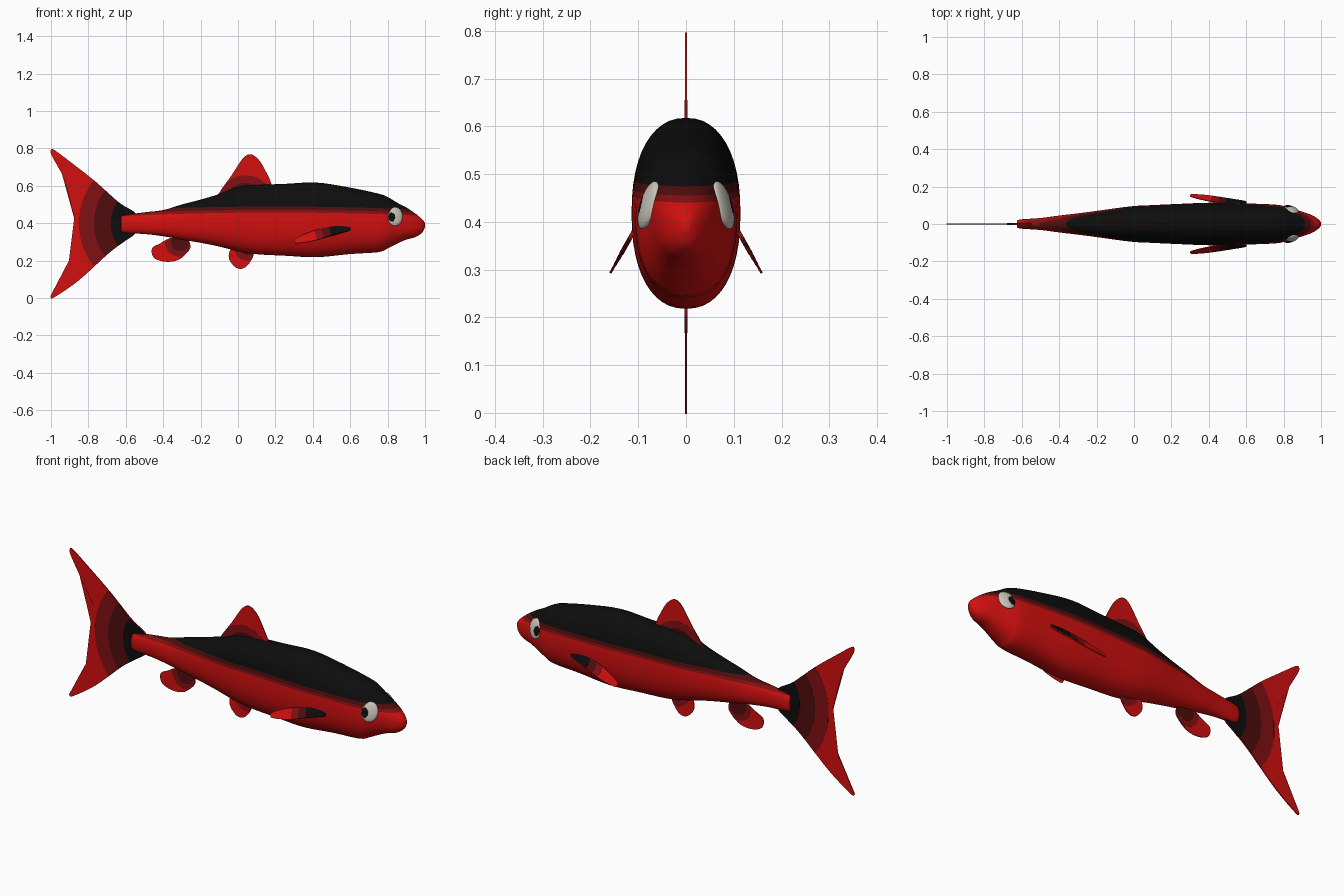
import bpy, bmesh, math
from mathutils import Vector

cube = bpy.data.objects.get("Cube")
if cube:
    bpy.data.objects.remove(cube)


def make_material(name, color):
    mat = bpy.data.materials.new(name)
    mat.use_nodes = True
    mat.diffuse_color = (*color, 1)
    for node in mat.node_tree.nodes:
        if node.type == 'BSDF_PRINCIPLED':
            node.inputs["Base Color"].default_value = (*color, 1)
            node.inputs["Roughness"].default_value = 0.6
    return mat


red = make_material("bright_red", (0.65, 0.005, 0.005))
mid = make_material("mid_red", (0.22, 0.005, 0.006))
dark = make_material("dark_red", (0.08, 0.004, 0.004))
black = make_material("black", (0.004, 0.004, 0.004))
white = make_material("eye_white", (0.58, 0.55, 0.49))


def finish(name, bm, mats, smooth=False):
    bmesh.ops.recalc_face_normals(bm, faces=bm.faces)
    for face in bm.faces:
        face.smooth = smooth
    mesh = bpy.data.meshes.new(name)
    bm.to_mesh(mesh)
    bm.free()
    for mat in mats:
        mesh.materials.append(mat)
    obj = bpy.data.objects.new(name, mesh)
    bpy.context.scene.collection.objects.link(obj)
    return obj


def spline(points, steps, closed):
    """Smooth curve through the points (Catmull-Rom, any dimension)."""
    n = len(points)
    pick = (lambda i: points[i % n]) if closed else (lambda i: points[min(max(i, 0), n - 1)])
    out = []
    for i in range(n if closed else n - 1):
        for s in range(steps):
            t = s / steps
            out.append(tuple(
                b + t / 2 * (c - a + t * (2 * a - 5 * b + 4 * c - d + t * (3 * (b - c) + d - a)))
                for a, b, c, d in zip(pick(i - 1), pick(i), pick(i + 1), pick(i + 2))))
    return out if closed else out + [points[-1]]


# Body: lofted oval sections, given as x, bottom, top, half width in hundredths
SECTIONS = [
    (-62.5, 36.5, 42.5, 1.5), (-61, 34.8, 44.2, 2.4), (-50, 34.2, 45.8, 3.2),
    (-40, 33, 47, 4.5), (-30, 31.2, 50, 5.7), (-20, 29.5, 52.6, 7), (-10, 27.5, 55.6, 8.4),
    (0, 25, 59.4, 9.6), (10, 23.4, 60.4, 10.1), (25, 22.6, 61, 10.8), (42, 21.8, 61.7, 11.4),
    (60, 23.5, 59, 11), (75, 24.5, 55.8, 10.4), (80, 26.5, 54, 9.6), (85, 29, 51, 8),
    (90, 31.2, 48.4, 6.6), (95, 32.6, 45, 4.8), (98.5, 35, 42, 2.6), (100, 38, 40, 0.8)]
SIDES = 48


def arch(x):
    return 0.012 * (1 - ((x - 0.2) / 0.65) ** 2)


def squared(value):
    return math.copysign(abs(value) ** 0.88, value)


bm = bmesh.new()
rings = []
for x, low, high, half in spline(SECTIONS, 4, False):
    ring = []
    for i in range(SIDES):
        a = math.tau * i / SIDES
        z = (low + high) / 200 + (high - low) / 200 * squared(math.sin(a))
        ring.append(bm.verts.new((x / 100, half / 100 * squared(math.cos(a)), z - arch(x / 100))))
    rings.append(ring)
for r0, r1 in zip(rings, rings[1:]):
    for i in range(SIDES):
        j = (i + 1) % SIDES
        bm.faces.new((r0[i], r0[j], r1[j], r1[i]))
bm.faces.new(rings[0])
bm.faces.new(rings[-1])

# Back stripes: cut along each level, then colour by height
LEVELS = (0.445, 0.459, 0.477)
for level in LEVELS:
    bmesh.ops.bisect_plane(bm, geom=bm.verts[:] + bm.edges[:] + bm.faces[:], dist=1e-5,
                           plane_co=(0, 0, level), plane_no=(0, 0, 1))
for face in bm.faces:
    face.material_index = sum(face.calc_center_median().z > level for level in LEVELS)
for v in bm.verts:
    v.co.z += arch(v.co.x)
finish("body", bm, (red, mid, dark, black), True)


# Fins: thin plates, with thicker round-edged bands of colour near the root
def fin(name, outline, center, bands, place=lambda x, z: 0):
    curve = spline(outline, 6, True)
    for k, (mat, radius) in enumerate([(red, None)] + bands):
        bm = bmesh.new()
        bm.faces.new([bm.verts.new((x / 100, 0, z / 100)) for x, z in curve])
        bmesh.ops.triangulate(bm, faces=bm.faces[:])
        if radius:
            for i in range(40):
                a = math.tau * i / 40
                normal = Vector((math.cos(a), 0, math.sin(a)))
                co = Vector((center[0], 0, center[1])) + normal * radius
                bmesh.ops.bisect_plane(bm, geom=bm.verts[:] + bm.edges[:] + bm.faces[:],
                                       dist=1e-6, plane_co=co, plane_no=normal, clear_outer=True)
        for v in bm.verts:
            v.co.y = place(v.co.x, v.co.z)
        obj = finish(name + ("_" + mat.name + "_band" if radius else ""), bm, [mat])
        solid = obj.modifiers.new("thickness", 'SOLIDIFY')
        solid.thickness = 0.005 + 0.0014 * k
        solid.offset = 0


fin("tail_fin",
    [(-100, 79), (-98, 79), (-88, 71.5), (-76.5, 62.5), (-63.5, 51), (-55, 45.5), (-54, 40),
     (-55, 34.5), (-61, 30), (-69, 24), (-85, 9.5), (-98, 0.5), (-100, 0.5), (-99, 3.5),
     (-87, 26), (-84, 33), (-83.7, 39.5), (-84, 46), (-86, 52.5), (-93, 64.5), (-99.5, 76)],
    (-0.48, 0.4), [(mid, 0.37), (dark, 0.29), (black, 0.2)])
fin("dorsal_fin",
    [(-10, 54), (-9.5, 57), (-3.5, 65.5), (2.5, 74.5), (6.7, 76.8), (11, 74), (14.7, 68),
     (18, 60.5), (17, 56), (4, 54)],
    (0.04, 0.5), [(mid, 0.155), (dark, 0.115)])
fin("anal_fin",
    [(-42, 29), (-46, 26.5), (-45, 21.5), (-39, 19.4), (-32, 20.3), (-26.5, 25), (-25.5, 28.5),
     (-28, 32), (-36, 32)],
    (-0.31, 0.3), [(mid, 0.08), (dark, 0.05)])
fin("pelvic_fin",
    [(-4, 26), (-4.8, 21), (-1.5, 16.5), (2.5, 15.7), (6, 18.5), (8.5, 24), (6, 28), (0, 28)],
    (0.05, 0.27), [(mid, 0.07), (dark, 0.04)])

PECTORAL = [(30.3, 29.8), (31, 31.8), (41, 36), (51.5, 38.2), (59, 37.8), (60, 37), (59, 36),
            (51.5, 33.8), (41, 30.7), (32, 29.3)]
for label, side in (("front", -1), ("back", 1)):
    fin(label + "_pectoral_fin", PECTORAL, (0.6, 0.375),
        [(mid, 0.19), (dark, 0.15), (black, 0.11)],
        lambda x, z: side * (0.112 + (0.375 - z) * 0.565))

    # Eye: flattened ball slanted to the cheek, pupil on its rear half
    bm = bmesh.new()
    bmesh.ops.create_uvsphere(bm, u_segments=32, v_segments=24, radius=1)
    for face in bm.faces:
        c = face.calc_center_median()
        face.material_index = int(c.z > 0 and math.hypot(c.x + 0.45, c.y + 0.05) < 0.48)
    for v in bm.verts:
        u, w, out = v.co
        v.co = (0.84 + 0.04 * u, side * (0.078 + 0.016 * out - 0.011 * u - 0.013 * w),
                0.435 + 0.05 * w)
    finish(label + "_eye", bm, (white, black), True)
